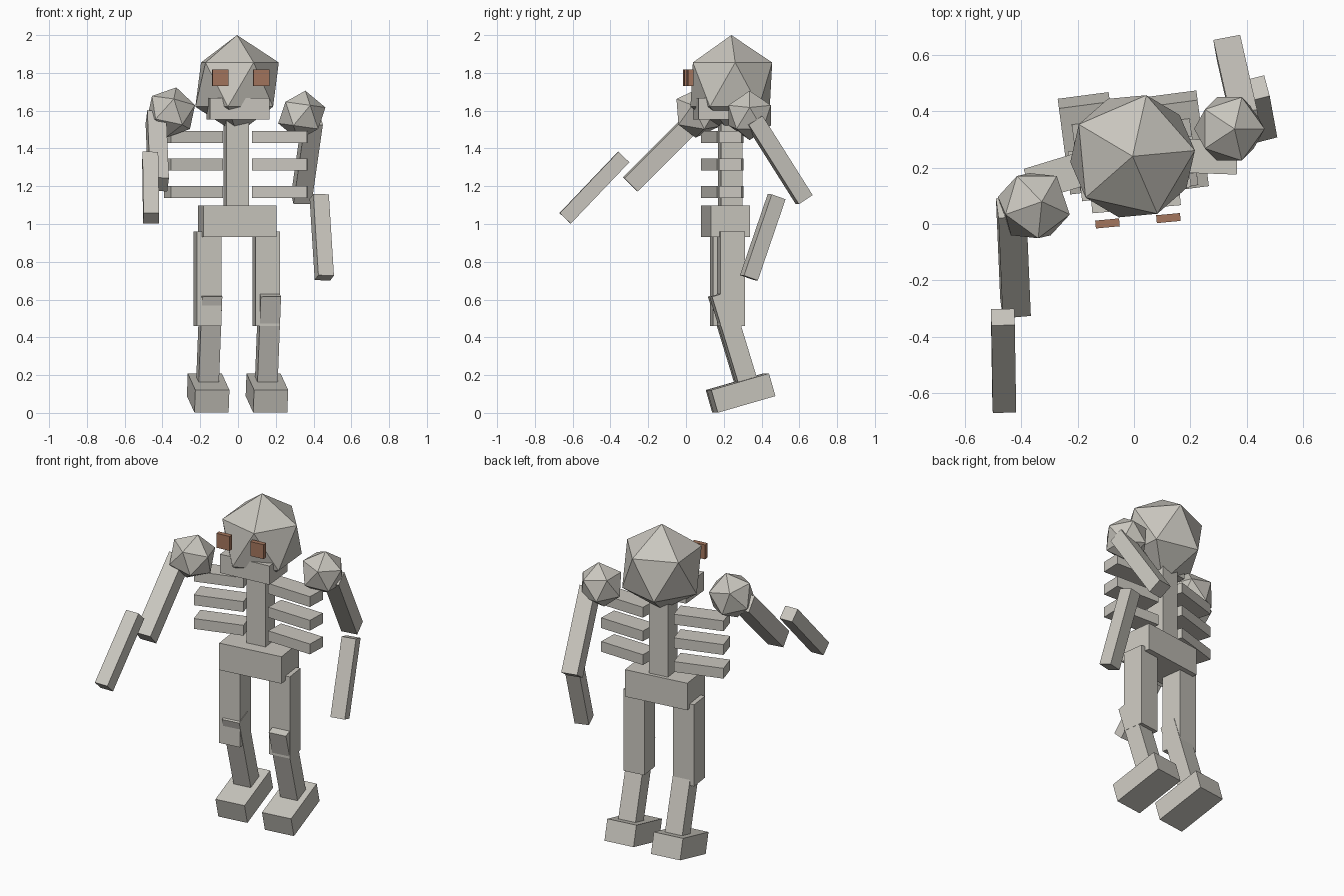
import bpy
import bmesh
from math import radians
from mathutils import Vector, Matrix, Euler

if "Cube" in bpy.data.objects:
    bpy.data.objects.remove(bpy.data.objects["Cube"], do_unlink=True)

BODY_YAW = 7.5
HEAD_YAW = 5.3


def material(name, colour):
    mat = bpy.data.materials.new(name)
    mat.use_nodes = True
    mat.diffuse_color = (*colour, 1)
    mat.node_tree.nodes["Principled BSDF"].inputs["Base Color"].default_value = (*colour, 1)
    return mat


bone = material("bone_grey", (0.59, 0.57, 0.52))
rust = material("rust_brown", (0.37, 0.18, 0.11))


def finish(name, bm, matrix, mat):
    mesh = bpy.data.meshes.new(name)
    bm.to_mesh(mesh)
    bm.free()
    mesh.materials.append(mat)
    obj = bpy.data.objects.new(name, mesh)
    obj.matrix_world = matrix
    bpy.context.collection.objects.link(obj)
    return obj


def rotation(x, y, z):
    return Euler((radians(x), radians(y), radians(z))).to_matrix().to_4x4()


def block(name, centre, size, pitch=0, yaw=BODY_YAW, mat=bone):
    bm = bmesh.new()
    bmesh.ops.create_cube(bm, size=1)
    bmesh.ops.scale(bm, vec=size, verts=bm.verts)
    return finish(name, bm, Matrix.Translation(centre) @ rotation(pitch, 0, yaw), mat)


def limb(name, top, bottom, width, depth, yaw=BODY_YAW):
    """Box running from top to bottom, its width turned towards the yaw."""
    top, bottom = Vector(top), Vector(bottom)
    axis = (top - bottom).normalized()
    side = rotation(0, 0, yaw) @ Vector((1, 0, 0))
    back = axis.cross(side).normalized()
    side = back.cross(axis)
    turn = Matrix((side, back, axis)).transposed().to_4x4()
    bm = bmesh.new()
    bmesh.ops.create_cube(bm, size=1)
    bmesh.ops.scale(bm, vec=(width, depth, (top - bottom).length), verts=bm.verts)
    return finish(name, bm, Matrix.Translation((top + bottom) / 2) @ turn, bone)


def faceted_ball(name, centre, size, turn):
    bm = bmesh.new()
    bmesh.ops.create_icosphere(bm, subdivisions=1, radius=1)
    bmesh.ops.scale(bm, vec=size, verts=bm.verts)
    return finish(name, bm, Matrix.Translation(centre) @ turn, bone)


# Head
faceted_ball("skull", (-0.005, 0.24, 1.738), (0.248, 0.248, 0.262), rotation(0, 0, HEAD_YAW))
block("jaw", (0, 0.152, 1.61), (0.315, 0.2, 0.115), yaw=HEAD_YAW)
block("right_eye", (-0.094, 0.002, 1.775), (0.085, 0.028, 0.088), yaw=HEAD_YAW, mat=rust)
block("left_eye", (0.122, 0.021, 1.775), (0.085, 0.028, 0.088), yaw=HEAD_YAW, mat=rust)

# Torso
spine = Vector((-0.01, 0.235, 1.29))
block("spine", spine, (0.12, 0.115, 0.52))
block("pelvis", (-0.004, 0.21, 1.015), (0.39, 0.21, 0.165))
for side, sign in (("left", 1), ("right", -1)):
    for level in range(3):
        offset = rotation(0, 0, BODY_YAW) @ Vector((sign * 0.23, -0.025, 0))
        place = spine + offset
        place.z = 1.17 + 0.145 * level
        block(f"{side}_rib_{level + 1}", place, (0.29, 0.12, 0.063),
              yaw=BODY_YAW - sign * 9.5)

# Arms: the right swings forward, the left swings back
faceted_ball("right_shoulder", (-0.355, 0.065, 1.59), (0.137,) * 3,
             rotation(-6, 12, 0) @ rotation(0, 0, -18))
limb("right_upper_arm", (-0.435, 0.06, 1.565), (-0.42, -0.295, 1.21), 0.1, 0.1)
limb("right_forearm", (-0.465, -0.33, 1.355), (-0.46, -0.64, 1.03), 0.083, 0.08, 2)
faceted_ball("left_shoulder", (0.338, 0.337, 1.575), (0.132,) * 3, rotation(0, 8, 0))
limb("left_upper_arm", (0.395, 0.36, 1.55), (0.335, 0.625, 1.13), 0.097, 0.088, 10)
limb("left_forearm", (0.43, 0.48, 1.145), (0.457, 0.333, 0.715), 0.085, 0.08, 15)

# Legs
for side, x, thigh_y, shin_y, foot_y in (("left", 0.15, 0.238, 0.18, 0.292),
                                         ("right", -0.161, 0.2, 0.172, 0.286)):
    block(f"{side}_thigh", (x, thigh_y, 0.71), (0.131, 0.131, 0.5))
    limb(f"{side}_shin", (x + 0.018, shin_y, 0.63), (x, shin_y + 0.14, 0.17), 0.108, 0.103)
    block(f"{side}_foot", (x + 0.003, foot_y, 0.105), (0.182, 0.32, 0.125), pitch=16)
